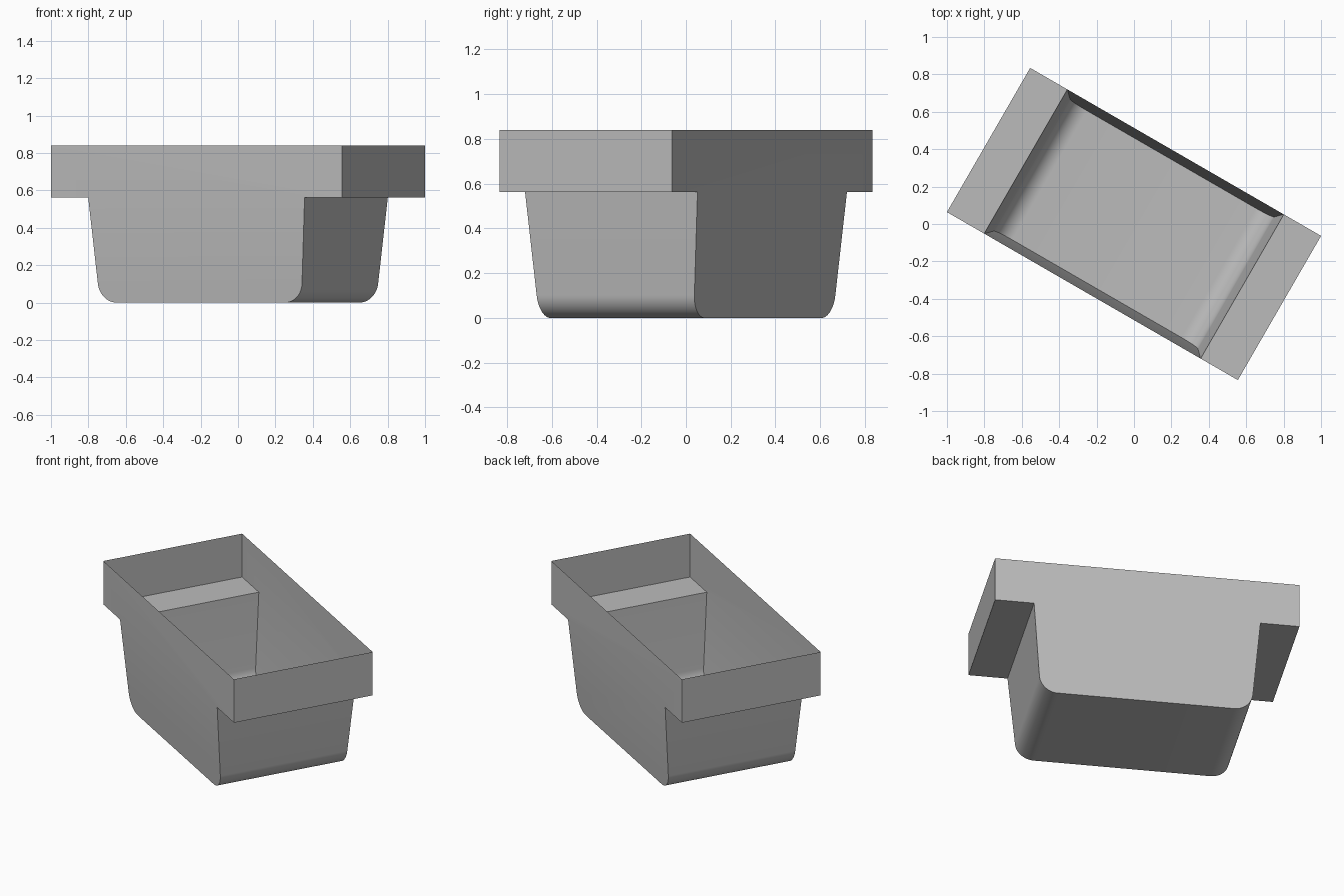
import bpy, bmesh
from math import sin, cos, tan, radians

cube = bpy.data.objects.get("Cube")
if cube:
    bpy.data.objects.remove(cube)

# Main sizes
RIM_L, RIM_W, TOP = 0.898, 0.445, 0.84      # rim half length, half width, height
BASIN_L, LEDGE = 0.668, 0.562               # basin half length at the ledge height
DRAFT, RADIUS, STEPS = radians(4.7), 0.11, 14

grey = bpy.data.materials.new("light grey")
grey.use_nodes = True
colour = (0.5, 0.5, 0.5, 1)
grey.diffuse_color = colour
grey.node_tree.nodes["Principled BSDF"].inputs["Base Color"].default_value = colour


def half_width(z):
    """Vertical long sides in the rim, tapering inward below the ledge."""
    return RIM_W - max(0, LEDGE - z) * tan(DRAFT)


# Half profile: rim wall, ledge, sloping end wall, rounded floor edge
tangent_z = RADIUS * (1 - sin(DRAFT))
centre = BASIN_L - (LEDGE - tangent_z) * tan(DRAFT) - RADIUS * cos(DRAFT)
half = [(RIM_L, TOP), (RIM_L, LEDGE), (BASIN_L, LEDGE)]
for i in range(STEPS + 1):
    a = DRAFT + (radians(90) - DRAFT) * i / STEPS
    half.append((centre + RADIUS * cos(a), RADIUS * (1 - sin(a))))
profile = half + [(-x, z) for x, z in reversed(half)]

# Open tray shell: end strips across the width, then the long sides
bm = bmesh.new()
front, back = ([bm.verts.new((x, s * half_width(z), z)) for x, z in profile] for s in (-1, 1))
for i in range(len(profile) - 1):
    bm.faces.new((front[i], front[i + 1], back[i + 1], back[i]))
for side in (front, back):
    bm.faces.new(side[:3] + side[-3:])      # rim side
    bm.faces.new(side[2:-2])                # basin side
bmesh.ops.recalc_face_normals(bm, faces=bm.faces)
floor = min(bm.faces, key=lambda f: f.calc_center_median().z)
if floor.normal.z > 0:
    bmesh.ops.reverse_faces(bm, faces=bm.faces)

mesh = bpy.data.meshes.new("tray_shell")
bm.to_mesh(mesh)
bm.free()
mesh.materials.append(grey)
tray = bpy.data.objects.new("tray_shell", mesh)
bpy.context.collection.objects.link(tray)
tray.rotation_euler.z = radians(-30)

bpy.context.view_layer.objects.active = tray
tray.select_set(True)
bpy.ops.object.shade_smooth_by_angle(angle=radians(30))
